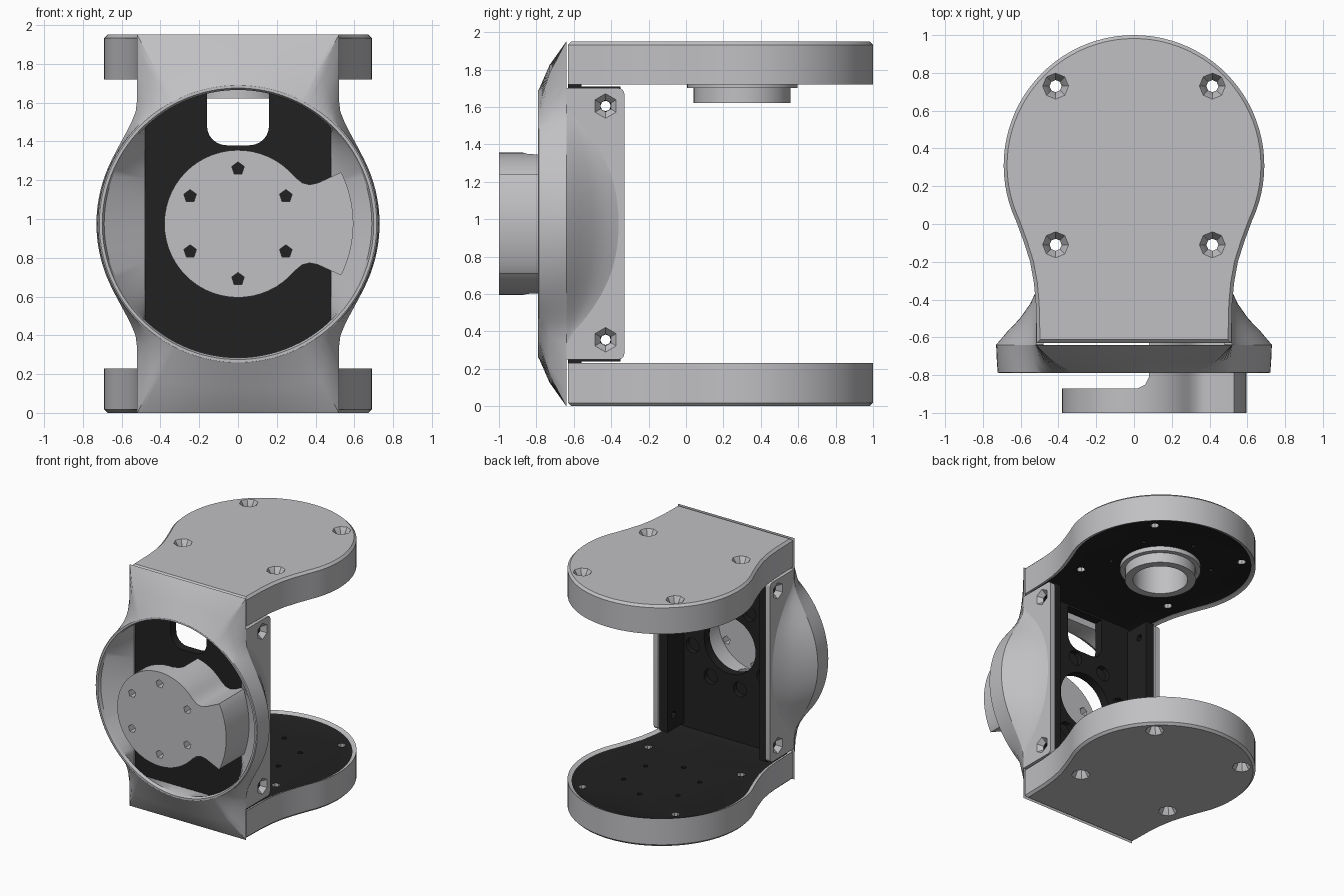
import bpy, bmesh
from math import sin, cos, tan, pi, radians, sqrt, atan2
from mathutils import Vector

cube = bpy.data.objects.get("Cube")
if cube:
    bpy.data.objects.remove(cube, do_unlink=True)

MID = 0.975          # height of the hub axis
parts = []


def material(name, rgb):
    m = bpy.data.materials.new(name)
    m.use_nodes = True
    m.diffuse_color = (*rgb, 1)
    bsdf = next(n for n in m.node_tree.nodes if n.type == 'BSDF_PRINCIPLED')
    bsdf.inputs["Base Color"].default_value = (*rgb, 1)
    return m


GREY = material("light grey", (0.53, 0.53, 0.55))
BLACK = material("black", (0.015, 0.015, 0.015))


def finish(name, bm, *mats):
    bmesh.ops.recalc_face_normals(bm, faces=bm.faces)
    mesh = bpy.data.meshes.new(name)
    bm.to_mesh(mesh)
    bm.free()
    for m in mats:
        mesh.materials.append(m)
    ob = bpy.data.objects.new(name, mesh)
    bpy.context.collection.objects.link(ob)
    parts.append(ob)
    return ob


def prism_mesh(pts, axis, lo, hi):
    """Extrude a 2D outline along an axis; returns mesh and both end faces."""
    place = {'x': lambda u, v, w: (w, u, v),
             'y': lambda u, v, w: (u, w, v),
             'z': lambda u, v, w: (u, v, w)}[axis]
    bm = bmesh.new()
    a, b = [[bm.verts.new(place(u, v, w)) for u, v in pts] for w in (lo, hi)]
    start, end = bm.faces.new(a), bm.faces.new(b)
    for i in range(len(pts)):
        j = (i + 1) % len(pts)
        bm.faces.new((a[i], a[j], b[j], b[i]))
    bmesh.ops.recalc_face_normals(bm, faces=bm.faces)
    return bm, start, end


def prism(name, pts, axis, lo, hi, mat):
    return finish(name, prism_mesh(pts, axis, lo, hi)[0], mat)


def box(name, x, y, z, mat):
    return prism(name, [(x[0], y[0]), (x[1], y[0]), (x[1], y[1]), (x[0], y[1])], 'z', *z, mat)


def rod(name, p, q, r1, r2, sides, mat):
    """Cylinder or cone from p to q."""
    p, q = Vector(p), Vector(q)
    bm = bmesh.new()
    bmesh.ops.create_cone(bm, cap_ends=True, segments=sides, radius1=r1, radius2=r2,
                          depth=(q - p).length)
    bm.transform((q - p).to_track_quat('Z', 'Y').to_matrix().to_4x4())
    bmesh.ops.translate(bm, verts=bm.verts, vec=(p + q) / 2)
    return finish(name, bm, mat)


def cut(targets, cutter):
    parts.remove(cutter)
    cutter.hide_render = True
    for ob in targets:
        mod = ob.modifiers.new("cut", 'BOOLEAN')
        mod.operation, mod.solver, mod.object = 'DIFFERENCE', 'EXACT', cutter
        mod.material_mode = 'TRANSFER'
        bpy.context.view_layer.objects.active = ob
        bpy.ops.object.modifier_apply(modifier=mod.name)
    bpy.data.objects.remove(cutter, do_unlink=True)


def drill(targets, p, q, r1, r2, sides, mat):
    cut(targets, rod("cutter", p, q, r1, r2, sides, mat))


def arc(cx, cy, r, a0, a1, n):
    return [(cx + r * cos(radians(a0 + (a1 - a0) * i / n)),
             cy + r * sin(radians(a0 + (a1 - a0) * i / n))) for i in range(n + 1)]


# End covers: rounded paddle outline, with a black recessed inner face
neck = [(0.585, -0.09), (0.55, -0.2), (0.53, -0.31), (0.52, -0.42), (0.515, -0.63)]
outline = arc(0, 0.31, 0.69, -25, 205, 56) + [(-x, y) for x, y in neck] + neck[::-1]
covers = []
for name, inner, outer, dot_r in (("top_cover", 1.72, 1.95, 0.37), ("bottom_cover", 0.23, 0.0, 0.28)):
    bm, face, end = prism_mesh(outline, 'z', inner, outer)
    bmesh.ops.inset_region(bm, faces=[face], thickness=0.03, depth=-0.015, use_even_offset=True)
    face.material_index = 1
    bmesh.ops.bevel(bm, geom=list(end.edges), offset=0.018, segments=1, affect='EDGES')
    cover = finish(name, bm, GREY, BLACK)
    covers.append(cover)
    s = 1 if outer > inner else -1
    # countersunk bolt holes
    for x in (-0.415, 0.415):
        for y in (-0.11, 0.73):
            drill([cover], (x, y, inner - s * 0.05), (x, y, outer + s * 0.05), 0.032, 0.032, 8, GREY)
            drill([cover], (x, y, outer - s * 0.06), (x, y, outer + s * 0.01), 0.032, 0.075, 8, GREY)
    # small dark tapped holes
    for k in range(6):
        a = pi / 2 + k * pi / 3
        x, y = dot_r * cos(a), 0.31 + dot_r * sin(a)
        drill([cover], (x, y, inner - s * 0.05), (x, y, inner + s * 0.06), 0.02, 0.02, 6, BLACK)

# Bearing ring under the top cover
ring = rod("bearing_ring", (0, 0.3, 1.62), (0, 0.3, 1.75), 0.26, 0.26, 40, GREY)
flange = rod("bearing_flange", (0, 0.3, 1.70), (0, 0.3, 1.745), 0.295, 0.295, 40, GREY)
drill([covers[0], ring, flange], (0, 0.3, 1.5), (0, 0.3, 1.86), 0.2, 0.2, 40, GREY)

# Black channel frame with central bore, cable slot and screw pockets
wall = box("frame_wall", (-0.48, 0.48), (-0.63, -0.56), (0.2, 1.75), BLACK)
drill([wall], (0, -0.8, MID), (0, -0.4, MID), 0.23, 0.23, 40, BLACK)
slot = ([(0.16, 1.72), (-0.16, 1.72)] + arc(-0.06, 1.48, 0.1, 180, 270, 6)
        + arc(0.06, 1.48, 0.1, 270, 360, 6))
cut([wall], prism("cutter", slot, 'y', -0.8, -0.4, BLACK))
for k in range(8):
    a = radians(30 + 45 * k)
    x, z = 0.345 * cos(a), MID + 0.345 * sin(a)
    drill([wall], (x, -0.6, z), (x, -0.5, z), 0.06, 0.06, 12, BLACK)

# Side flanges and grey side panels with hexagonal countersinks
for side, s in (("left", 1), ("right", -1)):
    rail = box(side + "_frame_flange", sorted((s * 0.41, s * 0.48)), (-0.6, -0.35), (0.24, 1.71), BLACK)
    z0, z1 = 0.25, 1.70
    panel_pts = [(-0.638, z0)] + arc(-0.36, z0 + 0.03, 0.03, -90, 0, 4) \
        + arc(-0.36, z1 - 0.03, 0.03, 0, 90, 4) + [(-0.638, z1)]
    panel = prism(side + "_side_panel", panel_pts, 'x', s * 0.48, s * 0.52, GREY)
    for z in (0.355, 1.605):
        drill([rail], (s * 0.3, -0.43, z), (s * 0.6, -0.43, z), 0.028, 0.028, 8, BLACK)
        drill([panel], (s * 0.475, -0.43, z), (s * 0.525, -0.43, z), 0.028, 0.07, 6, GREY)

# Front shell: loft from the round opening to the rectangular back edge
HX, HZ, BACK = 0.52, 0.975, -0.64
corner = atan2(HZ, HX)
angles = sorted({2 * pi * i / 120 for i in range(120)}
                | {corner, pi - corner, pi + corner, 2 * pi - corner})


def smooth_max(a, b, k=0.14):
    h = max(k - abs(a - b), 0) / k
    return max(a, b) + h * h * k / 4


def section(t):
    """Closed loop of points through the shell wall at angle t."""
    c, s = cos(t), sin(t)
    k = min(HX / max(abs(c), 1e-6), HZ / max(abs(s), 1e-6))
    x, z = k * c, k * s
    on_side = abs(x) > HX - 1e-5
    bulge = smooth_max(sqrt(max(0.73 ** 2 - z * z, 0)), HX) - HX if on_side else 0
    sx = 1 if x > 0 else -1
    reach = 0.28 * min(1, bulge / 0.21) ** 0.6

    def circle(r, y):
        return Vector((r * c, y, r * s))

    def side(f, g):
        return Vector((x + sx * bulge * f, BACK + reach * g, z))

    front, edge = circle(0.722, -0.785), side(1, 0)
    mid = (front + edge) / 2
    mid.y = -0.73
    inner_z = max(-0.7, min(0.7, z))
    return [circle(0.70, -0.79), circle(0.715, -0.79), front, mid, edge,
            side(0.72, 0.25), side(0.4, 0.5), side(0.14, 0.78), side(0, 1),
            Vector((x * 0.48 / HX, BACK, inner_z)), circle(0.69, -0.765)]


bm = bmesh.new()
loops = [[bm.verts.new(p + Vector((0, 0, MID))) for p in section(t)] for t in angles]
for i, a in enumerate(loops):
    b = loops[(i + 1) % len(loops)]
    for j in range(len(a)):
        k = (j + 1) % len(a)
        bm.faces.new((a[j], a[k], b[k], b[j]))
bmesh.ops.remove_doubles(bm, verts=bm.verts, dist=0.0005)
finish("front_shell", bm, GREY)

# Output hub: round face with a flared tab, open on one side behind the face
tab = [(0.33, 0.212), (0.37, 0.202), (0.41, 0.21), (0.53, 0.265)]
hub_pts = (arc(0, 0, 0.38, 40, 320, 44) + [(x, -z) for x, z in tab]
           + arc(0, 0, 0.595, -25, 25, 10) + tab[::-1])
hub_pts = [(x, z + MID) for x, z in hub_pts]
face = prism("hub_face", hub_pts, 'y', -1.0, -0.87, GREY)
skirt = prism("hub_skirt", hub_pts, 'y', -0.872, -0.628, GREY)
opening = [(-0.7, -0.9), (0.02, -0.9), (0.02, -0.87), (0.06, -0.85), (0.08, -0.81),
           (0.08, -0.5), (-0.7, -0.5)]
cut([skirt], prism("cutter", opening, 'z', 0.3, 1.7, GREY))
drill([skirt], (0, -0.95, MID), (0, -0.5, MID), 0.32, 0.32, 40, GREY)
for k in range(6):
    a = pi / 2 + k * pi / 3
    x, z = 0.285 * cos(a), MID + 0.285 * sin(a)
    drill([face], (x, -1.1, z), (x, -0.8, z), 0.034, 0.034, 5, GREY)

# Smooth shading with sharp edges kept
bpy.ops.object.select_all(action='DESELECT')
for ob in parts:
    ob.select_set(True)
bpy.context.view_layer.objects.active = parts[0]
bpy.ops.object.shade_smooth_by_angle(angle=radians(30))
